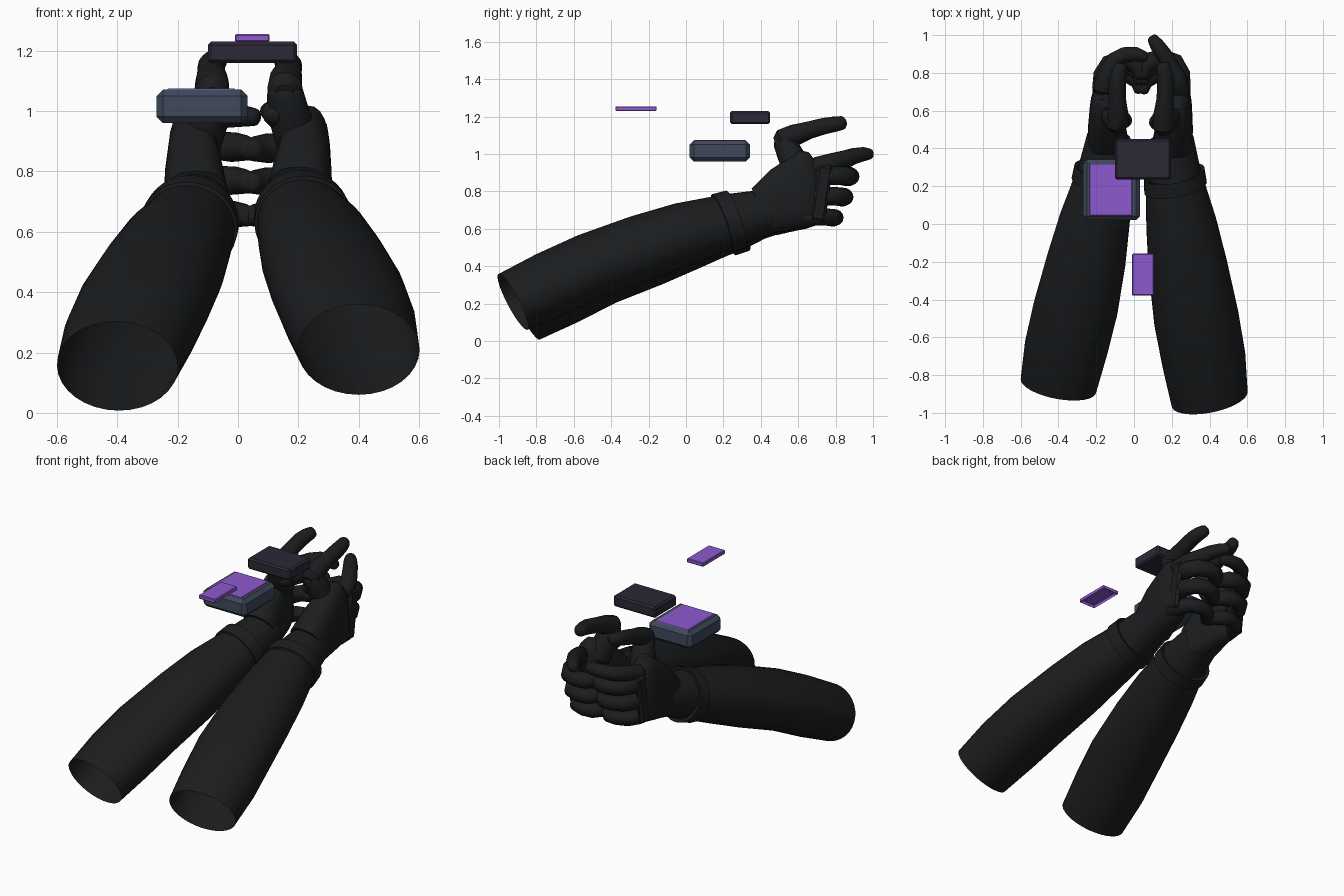
import bpy, bmesh
from math import cos, sin, pi, radians
from mathutils import Vector, Matrix

if "Cube" in bpy.data.objects:
    bpy.data.objects.remove(bpy.data.objects["Cube"])


def material(name, rgb):
    m = bpy.data.materials.new(name)
    m.diffuse_color = (*rgb, 1)
    m.use_nodes = True
    m.node_tree.nodes["Principled BSDF"].inputs["Base Color"].default_value = m.diffuse_color
    return m


BLACK = material("black_fabric", (0.011, 0.012, 0.013))
SLATE = material("slate", (0.05, 0.066, 0.105))
DARK = material("dark_violet", (0.026, 0.021, 0.037))
PURPLE = material("purple", (0.27, 0.1, 0.62))


def right(p):
    return Vector(p)


def left(p):
    # mirrored arm, slightly shifted so the two arms are not quite symmetric
    t = (p[1] + 0.93) / 1.68
    return Vector((-p[0] + 0.08 * t, p[1] + 0.07 * (1 - t), p[2] - 0.055 * (1 - t)))


def finish(name, bm, mat, angle=40):
    bmesh.ops.recalc_face_normals(bm, faces=bm.faces)
    me = bpy.data.meshes.new(name)
    bm.to_mesh(me)
    bm.free()
    me.materials.append(mat)
    ob = bpy.data.objects.new(name, me)
    bpy.context.collection.objects.link(ob)
    bpy.ops.object.select_all(action='DESELECT')
    ob.select_set(True)
    bpy.context.view_layer.objects.active = ob
    bpy.ops.object.shade_smooth_by_angle(angle=radians(angle))
    return ob


def skin(name, rings, place, cap):
    bm = bmesh.new()
    rows = [[bm.verts.new(place(p)) for p in r] for r in rings]
    n = len(rows[0])
    for a, b in zip(rows, rows[1:]):
        for i in range(n):
            j = (i + 1) % n
            bm.faces.new((a[i], a[j], b[j], b[i]))
    if cap:
        bm.faces.new(rows[0])
        bm.faces.new(rows[-1])
    return finish(name, bm, BLACK)


def loft(name, sections, place, yaw=0, power=1.0, n=32, cap=False):
    # section: centre x, half width, top (y, z), bottom (y, z)
    axis = Vector((cos(radians(yaw)), sin(radians(yaw)), 0))
    rings = []
    for x, a, top, bot in sections:
        t, b = Vector((x, *top)), Vector((x, *bot))
        c, up = (t + b) / 2, (t - b) / 2
        ring = []
        for i in range(n):
            u, v = cos(2 * pi * i / n), sin(2 * pi * i / n)
            u = abs(u) ** power * (1 if u > 0 else -1)
            v = abs(v) ** power * (1 if v > 0 else -1)
            ring.append(c + axis * a * u + up * v)
        rings.append(ring)
    return skin(name, rings, place, cap)


def finger(name, path, place, n=14):
    # path point: x, y, z, radius; both ends are rounded off
    pts = [Vector(p[:3]) for p in path]
    rad = [p[3] for p in path]
    d0, d1 = (pts[0] - pts[1]).normalized(), (pts[-1] - pts[-2]).normalized()
    r0, r1 = rad[0], rad[-1]
    pts = [pts[0] + d0 * r0 * .6] + pts + [pts[-1] + d1 * r1 * .35, pts[-1] + d1 * r1 * .6]
    rad = [r0 * .5] + rad + [r1 * .85, r1 * .45]
    rings = []
    for i, p in enumerate(pts):
        t = (pts[min(i + 1, len(pts) - 1)] - pts[max(i - 1, 0)]).normalized()
        s = t.cross(Vector((0, 0, 1))).normalized()
        u = s.cross(t)
        rings.append([p + (s * cos(2 * pi * k / n) + u * sin(2 * pi * k / n)) * rad[i] for k in range(n)])
    return skin(name, rings, place, True)


def block(name, lo, hi, mat, bevel, place=right, tilt=0, open_bottom=False):
    lo, hi = Vector(lo), Vector(hi)
    bm = bmesh.new()
    bmesh.ops.create_cube(bm, size=1)
    bmesh.ops.scale(bm, vec=hi - lo, verts=bm.verts)
    bmesh.ops.bevel(bm, geom=bm.edges[:], offset=bevel, segments=1, affect='EDGES')
    if open_bottom:
        bm.normal_update()
        bmesh.ops.delete(bm, geom=[f for f in bm.faces if f.normal.z < -.9], context='FACES')
    bmesh.ops.rotate(bm, matrix=Matrix.Rotation(radians(tilt), 3, 'X'), verts=bm.verts)
    for v in bm.verts:
        v.co = place(v.co + (lo + hi) / 2)
    return finish(name, bm, mat, 15)


for side, place in (("right", right), ("left", left)):
    # sleeve, open at the elbow
    loft(side + "_sleeve", [
        (.40, .205, (-1.0, .36), (-.85, .06)),
        (.37, .222, (-.80, .465), (-.64, .145)),
        (.33, .225, (-.58, .565), (-.42, .245)),
        (.285, .21, (-.30, .665), (-.16, .335)),
        (.25, .187, (-.06, .735), (.06, .42)),
        (.225, .165, (.10, .765), (.20, .475)),
        (.212, .150, (.20, .785), (.29, .505))], place, 10)
    # cuff band
    loft(side + "_cuff", [
        (.22, .150, (.14, .765), (.235, .50)),
        (.22, .168, (.14, .785), (.245, .475)),
        (.213, .163, (.215, .805), (.32, .497)),
        (.213, .145, (.215, .785), (.31, .52))], place, 10)
    # glove wrist
    loft(side + "_glove_wrist", [
        (.212, .145, (.21, .785), (.30, .51)),
        (.205, .128, (.33, .80), (.41, .56)),
        (.20, .115, (.43, .81), (.48, .58))], place, 5)
    # fist body
    loft(side + "_palm", [
        (.20, .108, (.35, .815), (.47, .575)),
        (.212, .100, (.45, .915), (.55, .59)),
        (.222, .085, (.61, 1.02), (.64, .605)),
        (.232, .070, (.655, 1.01), (.69, .62)),
        (.235, .045, (.70, .95), (.715, .65))], place, 0, .75, 24, True)
    # plate over the knuckles
    block(side + "_knuckle_plate", (.262, .685, .64), (.298, .765, .94), BLACK, .014, place, -8)
    # curled fingers
    for name, z, y, r in (("middle", .885, .875, .05), ("ring", .775, .845, .048), ("little", .665, .795, .045)):
        finger(f"{side}_{name}_finger", [
            (.25, y - .16, z, r), (.245, y - .08, z, r * 1.05), (.215, y - .02, z - .003, r),
            (.15, y + .005, z - .005, r * .95), (.10, y - .01, z - .008, r),
            (.06, y - .045, z - .01, r * .85), (.045, y - .085, z - .012, r * .75)], place)
    # thumb and its base
    finger(side + "_thumb_base", [
        (.20, .60, .90, .075), (.165, .555, 1.0, .07), (.155, .525, 1.065, .06)], place)
    finger(side + "_thumb_pad", [(.17, .60, .95, .045), (.12, .53, 1.0, .045)], place)
    finger(side + "_thumb", [
        (.155, .51, 1.075, .058), (.158, .58, 1.105, .055), (.165, .66, 1.13, .046),
        (.168, .74, 1.15, .045), (.163, .80, 1.16, .041), (.155, .835, 1.165, .036)], place)

# index fingers: one points forward, the other hooks inward
finger("right_index_finger", [
    (.25, .70, .935, .05), (.225, .78, .955, .05), (.185, .85, .975, .045),
    (.155, .90, .99, .043), (.12, .95, 1.0, .038), (.10, .98, 1.0, .03)], right)
finger("left_index_finger", [
    (-.165, .71, .935, .05), (-.145, .80, .96, .048), (-.10, .87, .975, .044),
    (-.05, .895, .985, .042), (.01, .90, .985, .038), (.055, .885, .98, .03)], left_id := right)

# floating blocks
block("slate_block", (-.27, .02, .96), (.032, .342, 1.072), SLATE, .022)
block("slate_block_panel", (-.235, .045, 1.06), (-.01, .32, 1.075), PURPLE, .003)
block("dark_block", (-.10, .235, 1.16), (.195, .45, 1.23), DARK, .01)
block("purple_tile", (-.01, -.378, 1.23), (.105, -.157, 1.255), PURPLE, .004, open_bottom=True)
